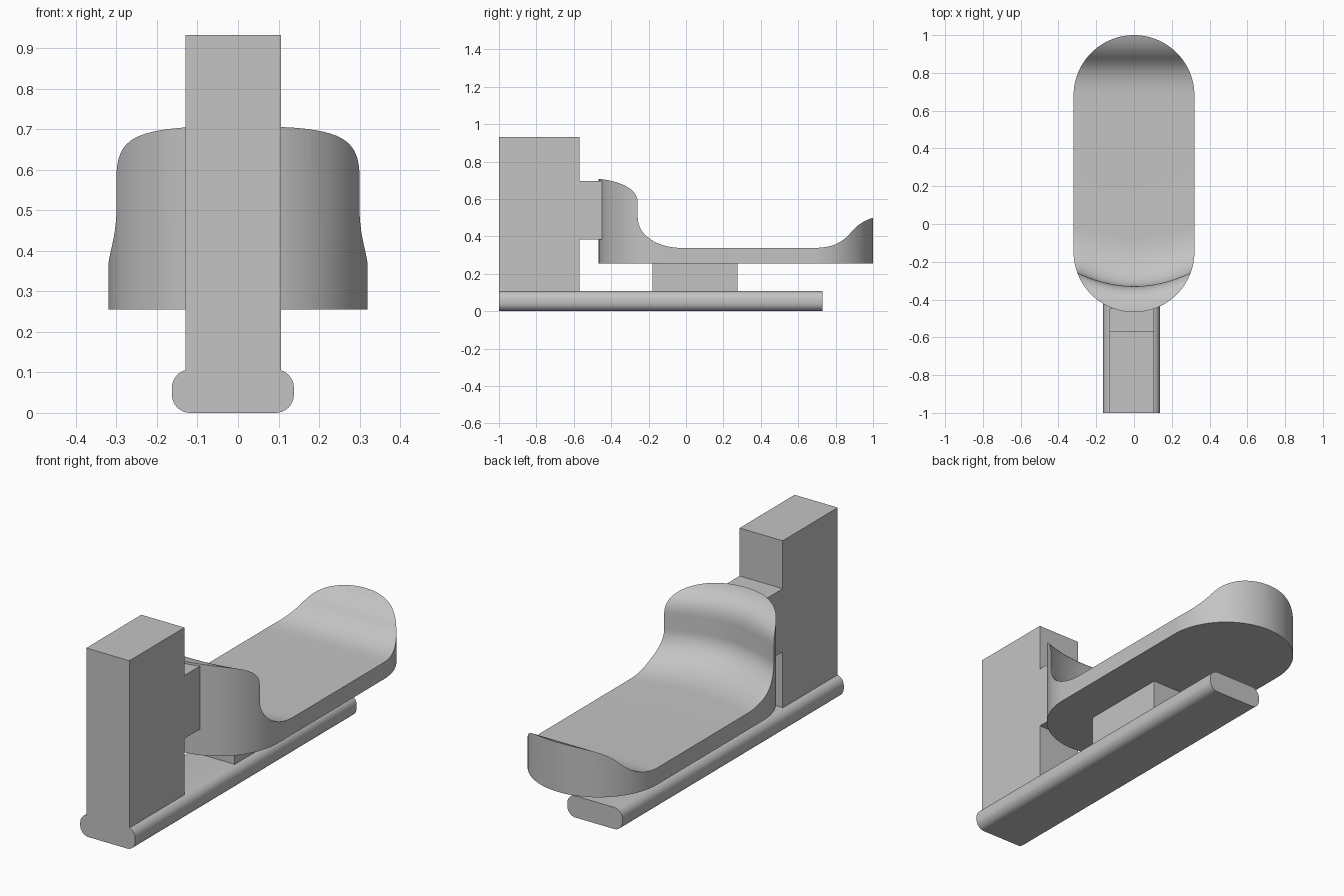
import bpy, bmesh, math
from mathutils import Vector
from mathutils.geometry import interpolate_bezier

cube = bpy.data.objects.get("Cube")
if cube:
    bpy.data.objects.remove(cube, do_unlink=True)

grey = bpy.data.materials.new("plain grey")
grey.use_nodes = True
colour = (0.55, 0.55, 0.55, 1)
grey.diffuse_color = colour
grey.node_tree.nodes["Principled BSDF"].inputs["Base Color"].default_value = colour


def loft(name, rings):
    """Join equal closed rings of points and cap both ends."""
    bm = bmesh.new()
    loops = [[bm.verts.new(p) for p in ring] for ring in rings]
    n = len(loops[0])
    for a, b in zip(loops, loops[1:]):
        for i in range(n):
            j = (i + 1) % n
            bm.faces.new((a[i], a[j], b[j], b[i]))
    bm.faces.new(loops[0])
    bm.faces.new(loops[-1])
    bmesh.ops.recalc_face_normals(bm, faces=bm.faces)
    mesh = bpy.data.meshes.new(name)
    bm.to_mesh(mesh)
    bm.free()
    mesh.materials.append(grey)
    obj = bpy.data.objects.new(name, mesh)
    bpy.context.collection.objects.link(obj)
    return obj


def box(name, x, y, z):
    corners = [(x[0], z[0]), (x[1], z[0]), (x[1], z[1]), (x[0], z[1])]
    return loft(name, [[(a, yy, b) for a, b in corners] for yy in y])


def smooth(obj):
    bpy.ops.object.select_all(action='DESELECT')
    obj.select_set(True)
    bpy.context.view_layer.objects.active = obj
    bpy.ops.object.shade_smooth_by_angle(angle=math.radians(30))


def arc(cx, cy, r, start, end, steps):
    angles = [math.radians(start + (end - start) * i / steps) for i in range(steps + 1)]
    return [(cx + r * math.cos(a), cy + r * math.sin(a)) for a in angles]


# Base rail with rounded long edges
left, right, height, r = -0.163, 0.138, 0.107, 0.045
section = (arc(right - r, r, r, -90, 0, 8) + arc(right - r, height - r, r, 0, 90, 8)
           + arc(left + r, height - r, r, 90, 180, 8) + arc(left + r, r, r, 180, 270, 8))
smooth(loft("base_rail", [[(x, y, z) for x, z in section] for y in (-1, 0.73)]))

# Post, its bracket and the seat pedestal share one width
width = (-0.13, 0.106)
box("post", width, (-1, -0.57), (0.1, 0.932))
box("bracket", width, (-0.575, -0.447), (0.383, 0.695))
box("pedestal", width, (-0.18, 0.275), (0.1, 0.26))

# Seat blank: long slab with round ends
R = 0.32
outline = arc(0, 1 - R, R, 0, 180, 48) + arc(0, -0.467 + R, R, 180, 360, 48)
seat = loft("seat", [[(x, y, z) for x, y in outline] for z in (0.255, 0.9)])

# Side profile of the raised end, flat bed and upturned tip
curves = [
    ((-0.5, 0.708), (-0.36, 0.708), (-0.258, 0.67), (-0.258, 0.58)),
    ((-0.258, 0.5), (-0.258, 0.41), (-0.16, 0.338), (-0.02, 0.338)),
    ((0.68, 0.338), (0.79, 0.338), (0.84, 0.37), (0.885, 0.425)),
    ((0.885, 0.425), (0.92, 0.465), (0.96, 0.49), (1.02, 0.505)),
]
profile = [Vector((-0.6, 0.2)), Vector((-0.6, 0.708))]
for p, c1, c2, q in curves:
    for v in interpolate_bezier(*map(Vector, (p, c1, c2, q)), 16):
        if (v.xy - profile[-1]).length > 0.0001:
            profile.append(v.xy)
profile += [Vector((1.1, 0.505)), Vector((1.1, 0.2))]


def hollow(x, y):
    """Scoop the backrest wall towards the middle."""
    depth = 0.072 * max(0, 1 - (x / 0.3) ** 2)
    fade = (y + 0.47) / 0.21 if y < -0.26 else (0.3 - y) / 0.56
    return y - depth * min(1, max(0, fade))


rows = [-0.4 + 0.8 * i / 32 for i in range(33)]
cutter = loft("seat_cutter", [[(x, hollow(x, p.x), p.y) for p in profile] for x in rows])
cutter.hide_render = True

# Shape the seat with the profile
bpy.context.view_layer.objects.active = seat
cut = seat.modifiers.new("shape", 'BOOLEAN')
cut.operation = 'INTERSECT'
cut.solver = 'EXACT'
cut.object = cutter
bpy.ops.object.modifier_apply(modifier=cut.name)
bpy.data.objects.remove(cutter, do_unlink=True)
smooth(seat)
